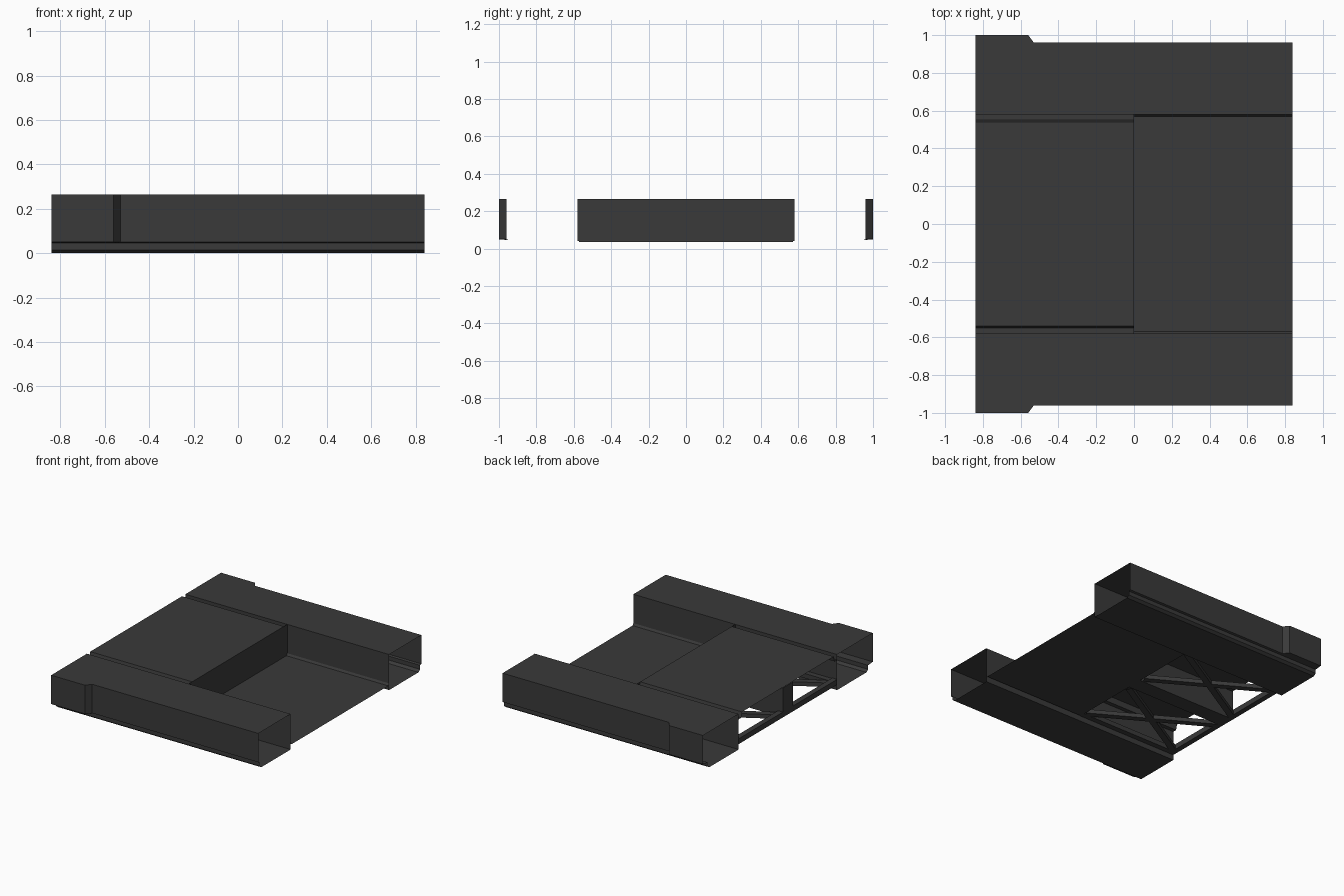
import bpy, bmesh, math
from mathutils import Vector

if "Cube" in bpy.data.objects:
    bpy.data.objects.remove(bpy.data.objects["Cube"])

mat = bpy.data.materials.new("dark_grey")
mat.diffuse_color = (0.042, 0.042, 0.042, 1)
mat.use_nodes = True
mat.node_tree.nodes["Principled BSDF"].inputs["Base Color"].default_value = mat.diffuse_color

XB, XF = -0.84, 0.84          # rear and front ends
Y_IN, TOP, FLOOR = 0.58, 0.265, 0.04


def finish(name, bm):
    bmesh.ops.recalc_face_normals(bm, faces=bm.faces)
    me = bpy.data.meshes.new(name)
    bm.to_mesh(me)
    bm.free()
    me.materials.append(mat)
    ob = bpy.data.objects.new(name, me)
    bpy.context.collection.objects.link(ob)
    return ob


def loft(name, sections, closed):
    """Skin a sheet through equal-length lists of points."""
    bm = bmesh.new()
    rows = [[bm.verts.new(p) for p in s] for s in sections]
    n = len(rows[0])
    for a, b in zip(rows, rows[1:]):
        for i in range(n if closed else n - 1):
            j = (i + 1) % n
            bm.faces.new((a[i], a[j], b[j], b[i]))
    return finish(name, bm)


def box(name, lo, hi):
    bm = bmesh.new()
    bmesh.ops.create_cube(bm, size=1)
    for v in bm.verts:
        v.co = Vector(((l + h) / 2 + c * (h - l) for l, h, c in zip(lo, hi, v.co)))
    return finish(name, bm)


def brace(name, a, b, width, z0, z1):
    """Flat bar between two points seen from above."""
    a, b = Vector(a), Vector(b)
    d = (b - a).normalized() * width / 2
    side = Vector((-d.y, d.x))
    return loft(name, [[(*(p + side), z0), (*(p - side), z0), (*(p - side), z1), (*(p + side), z1)]
                       for p in (a, b)], True)


# Side pods: open-ended tubes with a stepped underside and a flare at the rear
def pod_section(x, outer, s):
    prof = [(Y_IN, 0.0), (Y_IN, TOP), (outer, TOP), (outer, 0.05),
            (0.945, 0.045), (0.945, 0.015), (0.925, 0.0)]
    return [(x, s * y, z) for y, z in prof]


for side, s in (("left", -1), ("right", 1)):
    loft(side + "_pod", [pod_section(x, o, s) for x, o in
                         ((XB, 1.0), (-0.56, 1.0), (-0.53, 0.96), (XF, 0.96))], True)

    # Open bay framing under the rear deck
    y0, y1 = 0.06 * s, Y_IN * s
    box(side + "_rear_sill", (XB, min(y0, y1), FLOOR), (XB + 0.04, max(y0, y1), FLOOR + 0.04))
    box(side + "_bay_rail", (XB, min(y1, y1 - 0.04 * s), FLOOR),
        (0, max(y1, y1 - 0.04 * s), FLOOR + 0.035))
    brace(side + "_brace_a", (XB + 0.03, 0.08 * s), (-0.02, 0.54 * s), 0.045, FLOOR, FLOOR + 0.03)
    brace(side + "_brace_b", (XB + 0.03, 0.54 * s), (-0.02, 0.08 * s), 0.045, FLOOR, FLOOR + 0.03)

# Centre beam between the bays
box("centre_beam", (XB, -0.06, FLOOR), (0, 0.06, TOP - 0.005))

# Rear deck with a shallow groove along each pod
deck = [(-Y_IN, 0.225), (-0.55, 0.225), (-0.54, TOP), (0.54, TOP), (0.55, 0.225), (Y_IN, 0.225)]
loft("rear_deck", [[(x, y, z) for y, z in deck] for x in (XB, 0)], False)

# Bulkhead with chamfered lower corners
bm = bmesh.new()
bm.faces.new([bm.verts.new((0, y, z)) for y, z in
              ((-0.57, FLOOR - 0.005), (0.57, FLOOR - 0.005), (Y_IN, 0.05),
               (Y_IN, TOP), (-Y_IN, TOP), (-Y_IN, 0.05))])
finish("bulkhead", bm)

# Front floor pan with turned-up edges
pan = [(-Y_IN, 0.05), (-0.57, FLOOR - 0.005), (0.57, FLOOR - 0.005), (Y_IN, 0.05)]
loft("floor_pan", [[(x, y, z) for y, z in pan] for x in (0, XF)], False)
